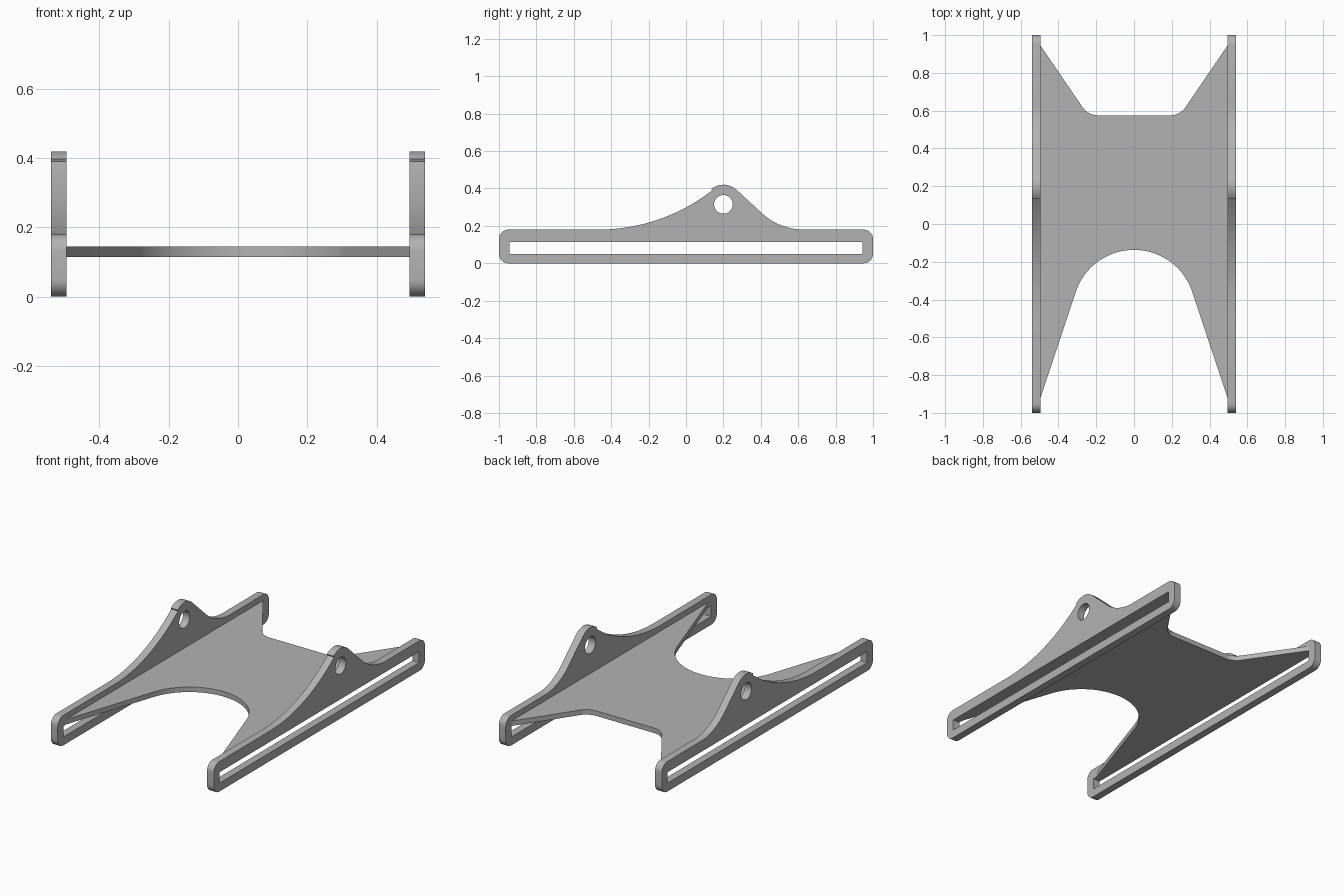
import bpy, bmesh
from math import sin, cos, pi, radians
from mathutils import Matrix

cube = bpy.data.objects.get("Cube")
if cube:
    bpy.data.objects.remove(cube, do_unlink=True)

grey = bpy.data.materials.new("plain_grey")
grey.use_nodes = True
grey.diffuse_color = (0.45, 0.45, 0.45, 1)
grey.node_tree.nodes["Principled BSDF"].inputs["Base Color"].default_value = grey.diffuse_color


def arc(cx, cy, r, start, end, n=16):
    """Points on an arc, angles in degrees."""
    angles = [radians(start + (end - start) * i / n) for i in range(n + 1)]
    return [(cx + r * cos(a), cy + r * sin(a)) for a in angles]


def extrude_outline(name, loops, thickness, matrix):
    """Extrude closed flat loops (outline first, then holes) into a solid."""
    curve = bpy.data.curves.new(name + "_outline", 'CURVE')
    curve.dimensions = '2D'
    curve.fill_mode = 'BOTH'
    curve.extrude = thickness / 2
    for loop in loops:
        spline = curve.splines.new('POLY')
        spline.points.add(len(loop) - 1)
        for point, (x, y) in zip(spline.points, loop):
            point.co = (x, y, 0, 1)
        spline.use_cyclic_u = True
    temp = bpy.data.objects.new(name + "_outline", curve)
    mesh = bpy.data.meshes.new_from_object(temp)
    bpy.data.objects.remove(temp)
    bpy.data.curves.remove(curve)
    mesh.name = name
    bm = bmesh.new()
    bm.from_mesh(mesh)
    bmesh.ops.remove_doubles(bm, verts=bm.verts, dist=1e-5)
    bmesh.ops.transform(bm, matrix=matrix, verts=bm.verts)
    bmesh.ops.recalc_face_normals(bm, faces=bm.faces)
    bm.to_mesh(mesh)
    bm.free()
    mesh.materials.clear()
    mesh.materials.append(grey)
    obj = bpy.data.objects.new(name, mesh)
    bpy.context.collection.objects.link(obj)
    bpy.ops.object.select_all(action='DESELECT')
    obj.select_set(True)
    bpy.context.view_layer.objects.active = obj
    bpy.ops.object.shade_smooth_by_angle(angle=radians(30))
    return obj


# Side panel outline: rounded bar with a humped lug on top
RAIL, ROUND = 0.18, 0.05
panel = (arc(-1 + ROUND, ROUND, ROUND, 180, 270, 8)
         + arc(1 - ROUND, ROUND, ROUND, 270, 360, 8)
         + arc(1 - ROUND, RAIL - ROUND, ROUND, 0, 90, 8)
         + arc(0.63, RAIL + 0.33, 0.33, 270, 228)
         + arc(0.2, 0.315, 0.105, 48, 128)
         + arc(-0.47, RAIL + 0.99, 0.99, 308, 270, 24)
         + arc(-1 + ROUND, RAIL - ROUND, ROUND, 90, 180, 8))
slot = [(-0.945, 0.05), (0.945, 0.05), (0.945, 0.115), (-0.945, 0.115)]
pin_hole = arc(0.2, 0.315, 0.05, 0, 360, 40)[:-1]

# Panels stand in the y-z plane, one on each side
INNER, OUTER = 0.495, 0.54
stand = Matrix(((0, 0, 1, 0), (1, 0, 0, 0), (0, 1, 0, 0), (0, 0, 0, 1)))
for name, side in (("left_side_panel", 1), ("right_side_panel", -1)):
    place = Matrix.Translation((side * (INNER + OUTER) / 2, 0, 0)) @ stand
    extrude_outline(name, [panel, slot, pin_hole], OUTER - INNER, place)

# Deck: round bay at the front, flat-bottomed bay at the back
deck = ([(-INNER, -0.92)] + arc(0, -0.462, 0.325, 162, 18, 40) + [(INNER, -0.92)]
        + [(INNER, 0.945)] + arc(0.19, 0.675, 0.1, -34, -90, 10)
        + arc(-0.19, 0.675, 0.1, 270, 214, 10) + [(-INNER, 0.945)])
extrude_outline("deck", [deck], 0.03, Matrix.Translation((0, 0, 0.13)))
